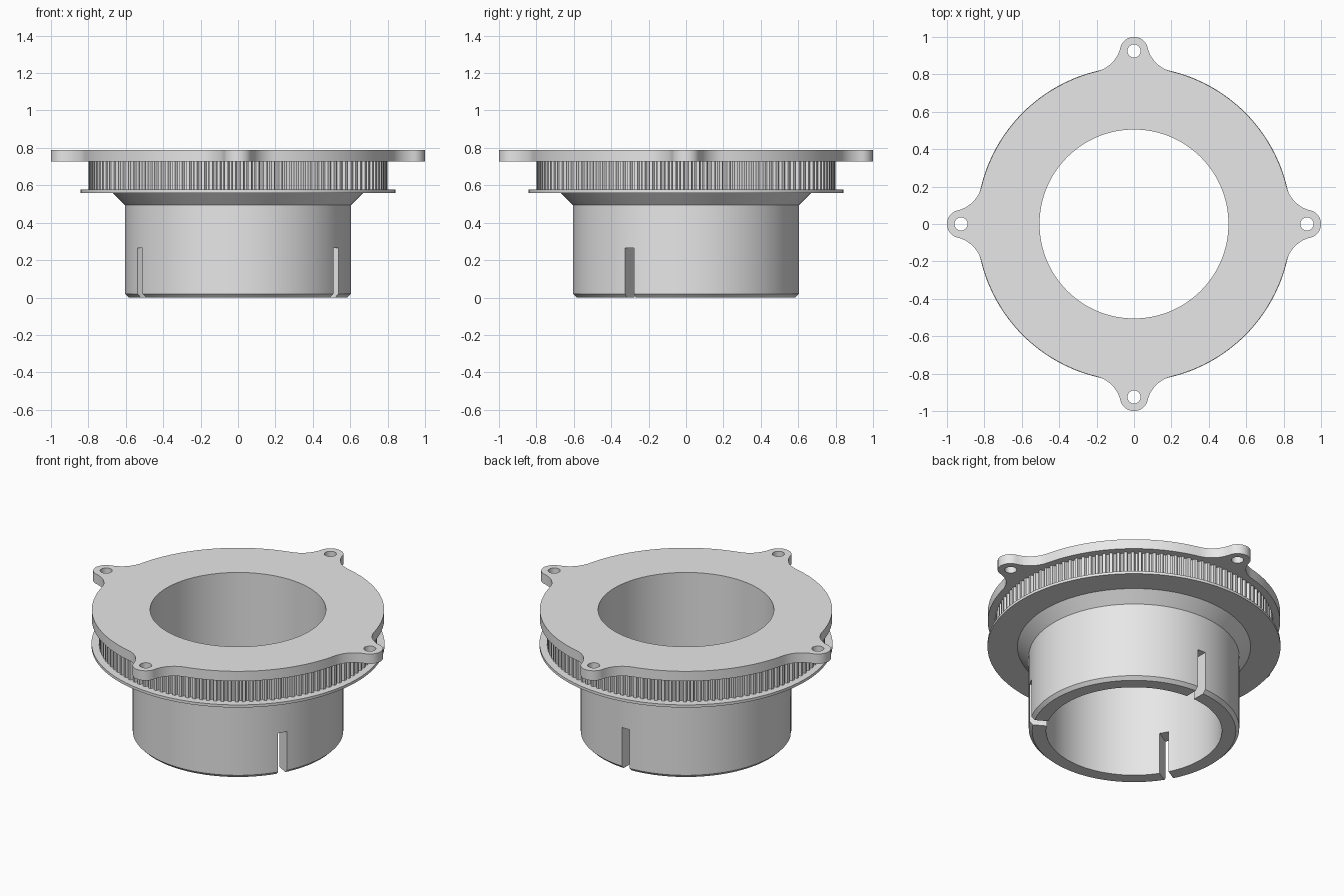
import bpy, bmesh
from math import sin, cos, pi, radians, atan2, hypot
from mathutils import Matrix, Vector

if "Cube" in bpy.data.objects:
    bpy.data.objects.remove(bpy.data.objects["Cube"], do_unlink=True)

BORE = 0.505
SEG = 144

grey = bpy.data.materials.new("plain grey")
grey.use_nodes = True
grey.diffuse_color = (0.8, 0.8, 0.8, 1)
grey.node_tree.nodes["Principled BSDF"].inputs["Base Color"].default_value = (0.8, 0.8, 0.8, 1)


def add_object(name, data):
    ob = bpy.data.objects.new(name, data)
    bpy.context.collection.objects.link(ob)
    return ob


def finish(ob, angle=30):
    ob.data.materials.clear()
    ob.data.materials.append(grey)
    bpy.ops.object.select_all(action='DESELECT')
    ob.select_set(True)
    bpy.context.view_layer.objects.active = ob
    bpy.ops.object.shade_smooth_by_angle(angle=radians(angle))


def arc(cx, cy, r, a0, a1, n):
    return [(cx + r * cos(a0 + (a1 - a0) * i / n), cy + r * sin(a0 + (a1 - a0) * i / n))
            for i in range(n + 1)]


def circle(r, n=SEG, cx=0, cy=0):
    return arc(cx, cy, r, 0, 2 * pi, n)[:-1]


def turn(points, a):
    return [(x * cos(a) - y * sin(a), x * sin(a) + y * cos(a)) for x, y in points]


def plate(name, loops, z0, z1):
    """Extrude an outline with holes from z0 to z1."""
    cu = bpy.data.curves.new(name + " outline", 'CURVE')
    cu.dimensions = '2D'
    cu.fill_mode = 'BOTH'
    cu.extrude = (z1 - z0) / 2
    for pts in loops:
        sp = cu.splines.new('POLY')
        sp.points.add(len(pts) - 1)
        for p, (x, y) in zip(sp.points, pts):
            p.co = (x, y, 0, 1)
        sp.use_cyclic_u = True
    tmp = add_object(name + " outline", cu)
    dg = bpy.context.evaluated_depsgraph_get()
    me = bpy.data.meshes.new_from_object(tmp.evaluated_get(dg))
    bpy.data.objects.remove(tmp, do_unlink=True)
    bm = bmesh.new()
    bm.from_mesh(me)
    bmesh.ops.remove_doubles(bm, verts=bm.verts, dist=1e-5)
    bmesh.ops.translate(bm, verts=bm.verts, vec=(0, 0, (z0 + z1) / 2))
    bmesh.ops.recalc_face_normals(bm, faces=bm.faces)
    bm.to_mesh(me)
    bm.free()
    me.name = name
    ob = add_object(name, me)
    finish(ob)


# Hub sleeve with chamfered foot, cone and thin lower flange
profile = [(BORE, 0), (0.585, 0), (0.605, 0.02), (0.605, 0.495),
           (0.67, 0.56), (0.842, 0.56), (0.842, 0.577), (BORE, 0.577)]
bm = bmesh.new()
rings = [[bm.verts.new((x, y, z)) for x, y in circle(r)] for r, z in profile]
for k, ring in enumerate(rings):
    above = rings[(k + 1) % len(rings)]
    for i in range(SEG):
        j = (i + 1) % SEG
        bm.faces.new((ring[i], ring[j], above[j], above[i]))
bmesh.ops.recalc_face_normals(bm, faces=bm.faces)
me = bpy.data.meshes.new("hub_sleeve")
bm.to_mesh(me)
bm.free()
hub = add_object("hub_sleeve", me)

# Three clamping slots cut up from the foot
bm = bmesh.new()
for deg in (-30, 90, 210):
    m = (Matrix.Rotation(radians(deg), 4, 'Z') @ Matrix.Translation((0.56, 0, 0.08))
         @ Matrix.Diagonal((0.24, 0.055, 0.37, 1)))
    bmesh.ops.create_cube(bm, size=1, matrix=m)
me = bpy.data.meshes.new("slot_cutter")
bm.to_mesh(me)
bm.free()
cutter = add_object("slot_cutter", me)
cutter.hide_render = True
mod = hub.modifiers.new("slots", 'BOOLEAN')
mod.operation = 'DIFFERENCE'
mod.solver = 'EXACT'
mod.object = cutter
bpy.context.view_layer.objects.active = hub
bpy.ops.object.modifier_apply(modifier=mod.name)
bpy.data.objects.remove(cutter, do_unlink=True)
finish(hub)

# Toothed belt ring with rounded grooves
TEETH = 120
pitch = 2 * pi / TEETH
groove = [(-0.3, 0.8), (-0.25, 0.79), (-0.14, 0.784), (0.14, 0.784), (0.25, 0.79), (0.3, 0.8)]
teeth = [(r * cos((k + t) * pitch), r * sin((k + t) * pitch))
         for k in range(TEETH) for t, r in groove]
plate("toothed_ring", [teeth, circle(BORE)], 0.577, 0.727)

# Top plate with four filleted mounting ears
R, EAR, EAR_R, FIL = 0.84, 0.925, 0.075, 0.17
d, e = R + FIL, EAR_R + FIL
fx = (d * d - e * e + EAR * EAR) / (2 * EAR)
fy = (d * d - fx * fx) ** 0.5
body_a = atan2(fy, fx)
ear_a = atan2(fy, fx - EAR)
quarter = (arc(fx, -fy, FIL, pi - body_a, pi - ear_a, 12)
           + arc(EAR, 0, EAR_R, -ear_a, ear_a, 20)[1:]
           + arc(fx, fy, FIL, ear_a - pi, body_a - pi, 12)[1:]
           + arc(0, 0, R, body_a, pi / 2 - body_a, 30)[1:-1])
outline = [p for q in range(4) for p in turn(quarter, q * pi / 2)]
holes = [turn(circle(0.035, 28, EAR, 0), q * pi / 2) for q in range(4)]
plate("top_plate", [outline, circle(BORE)] + holes, 0.727, 0.789)
